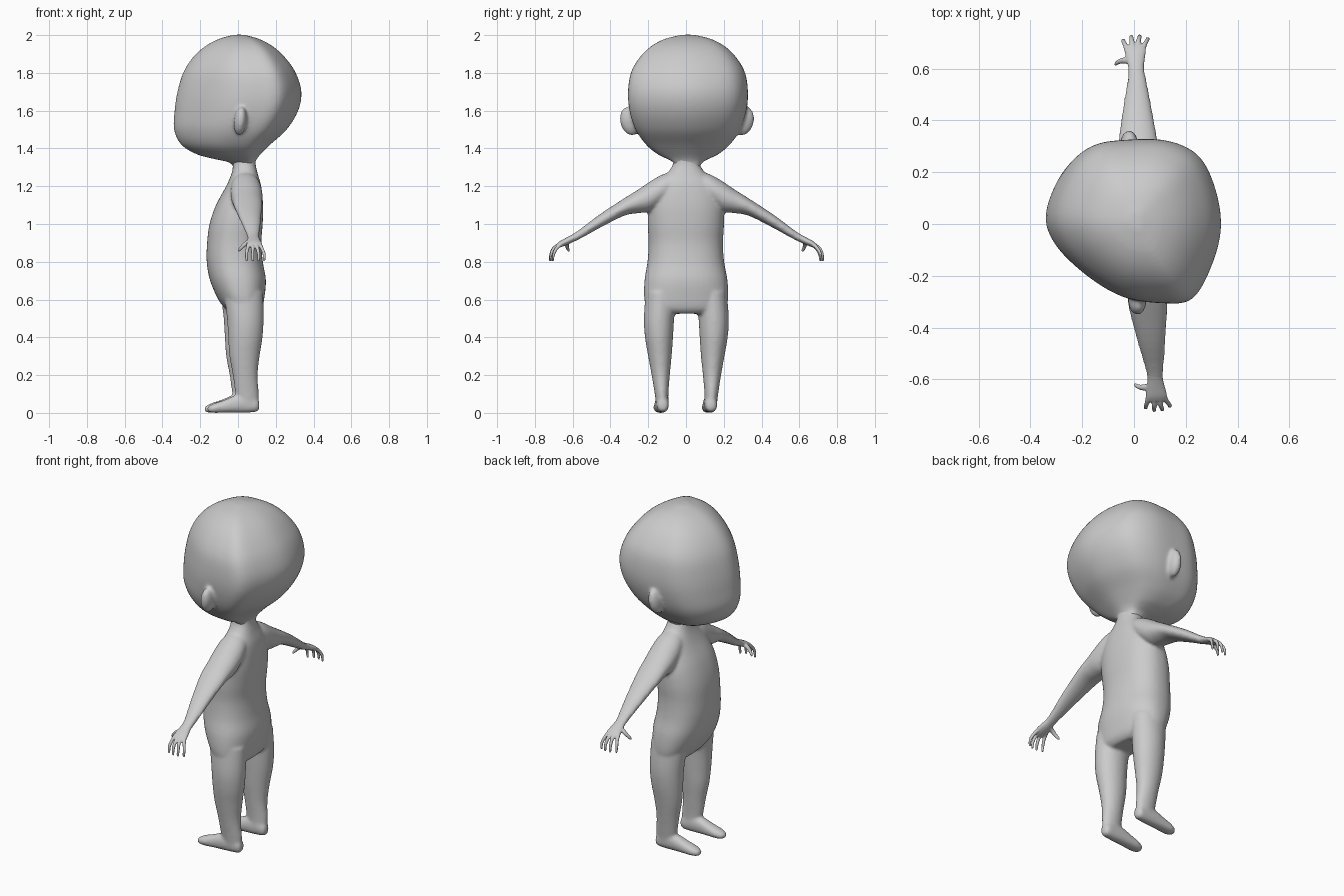
import bpy
import bmesh
import math
from mathutils import Matrix, Vector

cube = bpy.data.objects.get("Cube")
if cube:
    bpy.data.objects.remove(cube)

grey = bpy.data.materials.new("plain grey")
grey.use_nodes = True
grey.diffuse_color = (0.6, 0.6, 0.6, 1)
grey.node_tree.nodes["Principled BSDF"].inputs["Base Color"].default_value = (0.6, 0.6, 0.6, 1)

X, Y, Z = Vector((1, 0, 0)), Vector((0, 1, 0)), Vector((0, 0, 1))


def spline(keys, steps, closed=False):
    """Smooth Catmull-Rom interpolation through tuples of numbers."""
    n = len(keys)
    out = []
    for i in range(n if closed else n - 1):
        pick = [(i + k) % n if closed else min(max(i + k, 0), n - 1) for k in (-1, 0, 1, 2)]
        a, b, c, d = (keys[p] for p in pick)
        for s in range(steps):
            t = s / steps
            out.append([q + 0.5 * t * (r - p + t * (2 * p - 5 * q + 4 * r - w + t * (3 * (q - r) + w - p)))
                        for p, q, r, w in zip(a, b, c, d)])
    return out if closed else out + [list(keys[-1])]


def superellipse(power, count=40):
    ring = []
    for i in range(count):
        c, s = math.cos(math.tau * i / count), math.sin(math.tau * i / count)
        ring.append((math.copysign(abs(c) ** (2 / power), c), math.copysign(abs(s) ** (2 / power), s)))
    return ring


def loft(bm, keys, u, v, shape, side=1, steps=5):
    """Skin rings given as centre x, y, z and two radii along u and v."""
    rings = []
    for x, y, z, a, b in spline(keys, steps):
        centre = Vector((x, y * side, z))
        rings.append([bm.verts.new(centre + u * (a * p) + v * (b * q)) for p, q in shape])
    n = len(shape)
    for lower, upper in zip(rings, rings[1:]):
        for i in range(n):
            bm.faces.new((lower[i], lower[(i + 1) % n], upper[(i + 1) % n], upper[i]))
    bm.faces.new(rings[0][::-1])
    bm.faces.new(rings[-1])


def finish(name, bm, voxel, smoothing, turn=0):
    """Fuse the overlapping volumes of one part into a smooth skin."""
    bmesh.ops.recalc_face_normals(bm, faces=bm.faces)
    bm.transform(Matrix.Rotation(math.radians(turn), 4, "Z"))
    mesh = bpy.data.meshes.new(name)
    bm.to_mesh(mesh)
    bm.free()
    mesh.materials.append(grey)
    mesh.shade_smooth()
    obj = bpy.data.objects.new(name, mesh)
    bpy.context.collection.objects.link(obj)
    remesh = obj.modifiers.new("fuse", "REMESH")
    remesh.mode = "VOXEL"
    remesh.voxel_size = voxel
    remesh.use_smooth_shade = True
    relax = obj.modifiers.new("relax", "SMOOTH")
    relax.factor = 0.5
    relax.iterations = smoothing


round_ring = superellipse(2)
full_ring = superellipse(2.3)

# Head: flat-faced skull with a slightly turned outline
outline = [(.335, -.02), (.315, .13), (.25, .26), (.13, .32), (-.03, .325), (-.17, .3), (-.275, .2),
           (-.335, .04), (-.3, -.08), (-.19, -.195), (-.05, -.28), (.1, -.305), (.22, -.29), (.295, -.17)]
skull_ring = [(x / .335, (y - .01) / .315) for x, y in spline(outline, 5, closed=True)]
levels = [(1.29, -.02, .085, .06), (1.325, -.045, .09, .075), (1.345, -.13, .1, .11), (1.37, -.22, .12, .16),
          (1.42, -.3, .17, .22), (1.5, -.338, .257, .275), (1.6, -.335, .318, .307), (1.7, -.32, .335, .315),
          (1.8, -.29, .305, .3), (1.88, -.24, .25, .255), (1.94, -.175, .185, .195), (1.98, -.1, .11, .12),
          (2.002, -.02, .03, .03)]
bm = bmesh.new()
loft(bm, [((f + b) / 2, .01, z, (b - f) / 2, w) for z, f, b, w in levels], X, Y, skull_ring)

# Ears
for side, x, y in ((1, -.02, .305), (-1, .012, -.295)):
    ear = (Matrix.Translation((x, y, 1.545)) @ Matrix.Rotation(-.25 * side, 4, "X")
           @ Matrix.Rotation(.1, 4, "Y") @ Matrix.Diagonal((.034, .054, .078, 1)))
    bmesh.ops.create_uvsphere(bm, u_segments=32, v_segments=20, radius=1, matrix=ear)
finish("head", bm, .009, 6)

# Torso and neck
bm = bmesh.new()
loft(bm, [(.03, 0, 1.37, .065, .07), (.033, 0, 1.32, .06, .07), (.035, 0, 1.27, .068, .1),
          (.03, 0, 1.2, .092, .165), (.008, 0, 1.1, .124, .198), (-.01, 0, 1.0, .14, .202),
          (-.02, 0, .9, .143, .197), (-.017, 0, .8, .148, .203), (0, 0, .7, .147, .22),
          (.017, 0, .6, .12, .222), (.03, 0, .55, .095, .2), (.032, 0, .525, .07, .15)], X, Y, full_ring)

for side in (1, -1):
    # Leg
    loft(bm, [(.02, .135, .64, .105, .08), (.03, .145, .5, .097, .08), (.03, .145, .4, .091, .074),
              (.026, .14, .3, .08, .062), (.03, .136, .2, .066, .048), (.04, .132, .1, .062, .036),
              (.047, .128, .04, .054, .033)], X, Y, round_ring, side)
    # Foot
    loft(bm, [(.105, .128, .04, .014, .02), (.09, .128, .042, .03, .036), (.04, .128, .05, .034, .049),
              (-.02, .128, .047, .036, .046), (-.08, .128, .035, .037, .034), (-.13, .128, .026, .036, .026),
              (-.16, .128, .021, .024, .017), (-.17, .128, .02, .01, .008)], Y, Z, full_ring, side)
    # Arm
    loft(bm, [(.035, .04, 1.225, .06, .06), (.035, .12, 1.188, .08, .077), (.035, .19, 1.147, .084, .08),
              (.035, .25, 1.122, .08, .064), (.035, .33, 1.09, .074, .046), (.04, .457, 1.017, .054, .036),
              (.045, .56, .95, .036, .026), (.045, .62, .915, .028, .02)], X, Z, round_ring, side)
finish("body", bm, .009, 6, turn=3.5)

# Hands: palm, four curled fingers and a thumb
for side, name in ((1, "right_hand"), (-1, "left_hand")):
    bm = bmesh.new()
    loft(bm, [(.045, .55, .956, .033, .022), (.045, .6, .927, .03, .021), (.045, .635, .909, .036, .02),
              (.046, .67, .893, .041, .017), (.046, .69, .882, .034, .012)], X, Z, round_ring, side)
    across = Vector((0, side, 1)).normalized()
    for base, tip, reach in ((.016, .002, -.012), (.036, .034, 0), (.055, .065, 0), (.073, .095, -.012)):
        loft(bm, [(base, .665, .895, .011, .011), ((base + tip) / 2, .702 + reach, .873, .0095, .0095),
                  (tip, .719 + reach, .842, .0085, .0085), (tip, .724 + reach, .81, .007, .007),
                  (tip, .725 + reach, .803, .003, .003)], X, across, round_ring, side)
    loft(bm, [(.035, .625, .91, .014, .014), (.008, .632, .9, .013, .012), (-.016, .63, .88, .01, .01),
              (-.032, .622, .862, .008, .008), (-.037, .618, .856, .003, .003)],
         Y, Vector((-.5, 0, .8)).normalized(), round_ring, side)
    finish(name, bm, .004, 4, turn=3.5)
